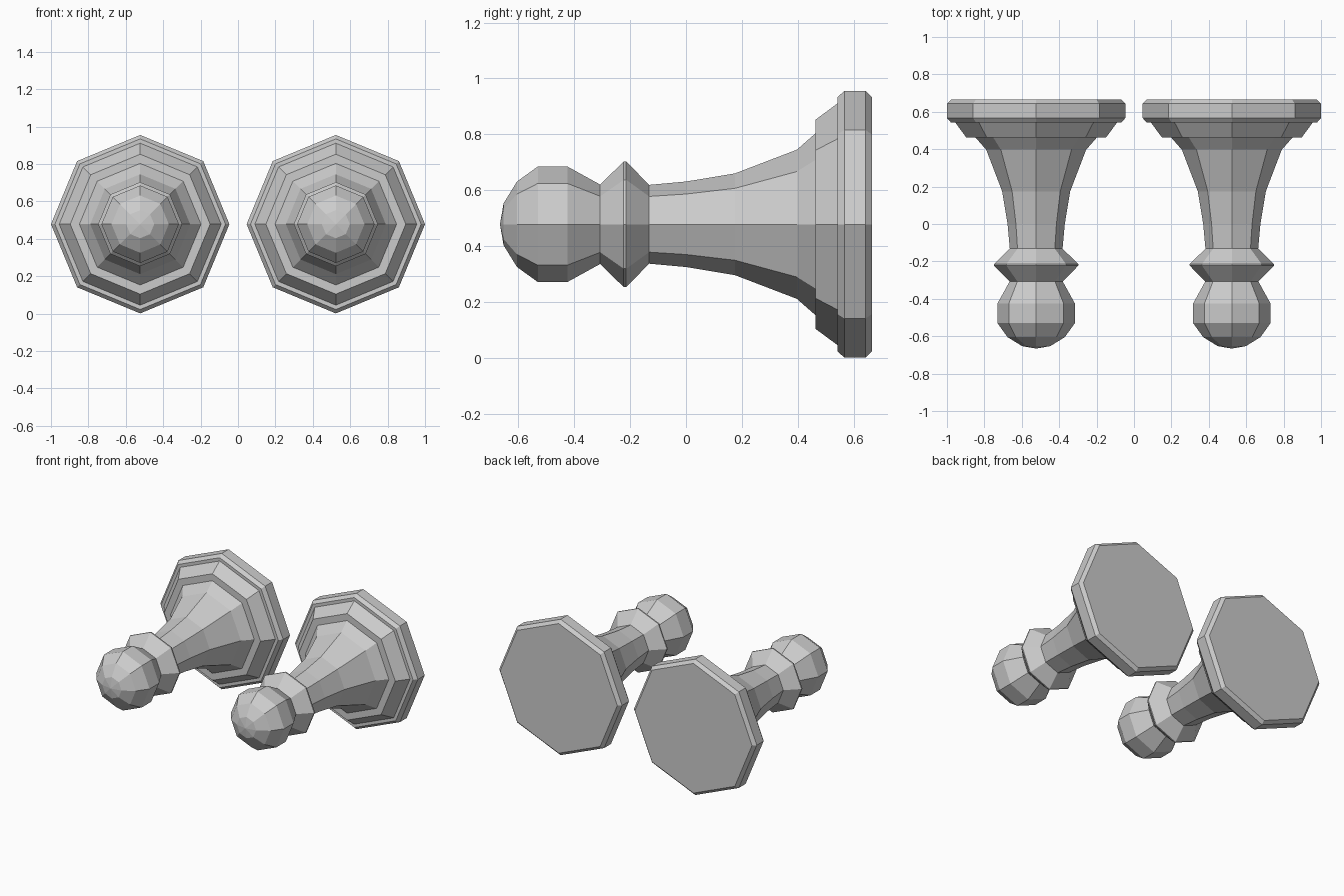
import bpy, bmesh
from math import cos, sin, tau

if "Cube" in bpy.data.objects:
    bpy.data.objects.remove(bpy.data.objects["Cube"])

SIDES = 8
AXIS_X, AXIS_Z = 0.523, 0.478

# (y, radius) pairs from the back plate forward to the rounded tip
profile = [
    # back plate with chamfered rims
    (0.665, 0.455), (0.643, 0.477), (0.567, 0.477), (0.543, 0.456),
    # sloped step
    (0.543, 0.433), (0.463, 0.374),
    # flared stem
    (0.463, 0.325), (0.397, 0.267), (0.175, 0.182), (0.0, 0.153), (-0.132, 0.141),
    # collar
    (-0.214, 0.225), (-0.223, 0.225), (-0.307, 0.142),
    # ball
    (-0.425, 0.207), (-0.53, 0.207), (-0.605, 0.153), (-0.653, 0.075),
]
TIP_Y = -0.666


def lathe_mesh(name):
    """Spin the profile around the y axis into a closed faceted mesh."""
    bm = bmesh.new()
    rings = [[bm.verts.new((r * cos(tau * i / SIDES), y, r * sin(tau * i / SIDES)))
              for i in range(SIDES)] for y, r in profile]
    for a, b in zip(rings, rings[1:]):
        for i in range(SIDES):
            j = (i + 1) % SIDES
            bm.faces.new((a[i], a[j], b[j], b[i]))
    # flat back and pointed tip
    bm.faces.new(rings[0])
    tip = bm.verts.new((0, TIP_Y, 0))
    for i in range(SIDES):
        bm.faces.new((rings[-1][i], rings[-1][(i + 1) % SIDES], tip))
    bmesh.ops.recalc_face_normals(bm, faces=bm.faces)
    mesh = bpy.data.meshes.new(name)
    bm.to_mesh(mesh)
    bm.free()
    return mesh


# matching pair of turned knobs
knob = lathe_mesh("turned_knob")
for side, x in (("left", -AXIS_X), ("right", AXIS_X)):
    obj = bpy.data.objects.new(side + "_turned_knob", knob)
    obj.location = (x, 0, AXIS_Z)
    bpy.context.collection.objects.link(obj)
